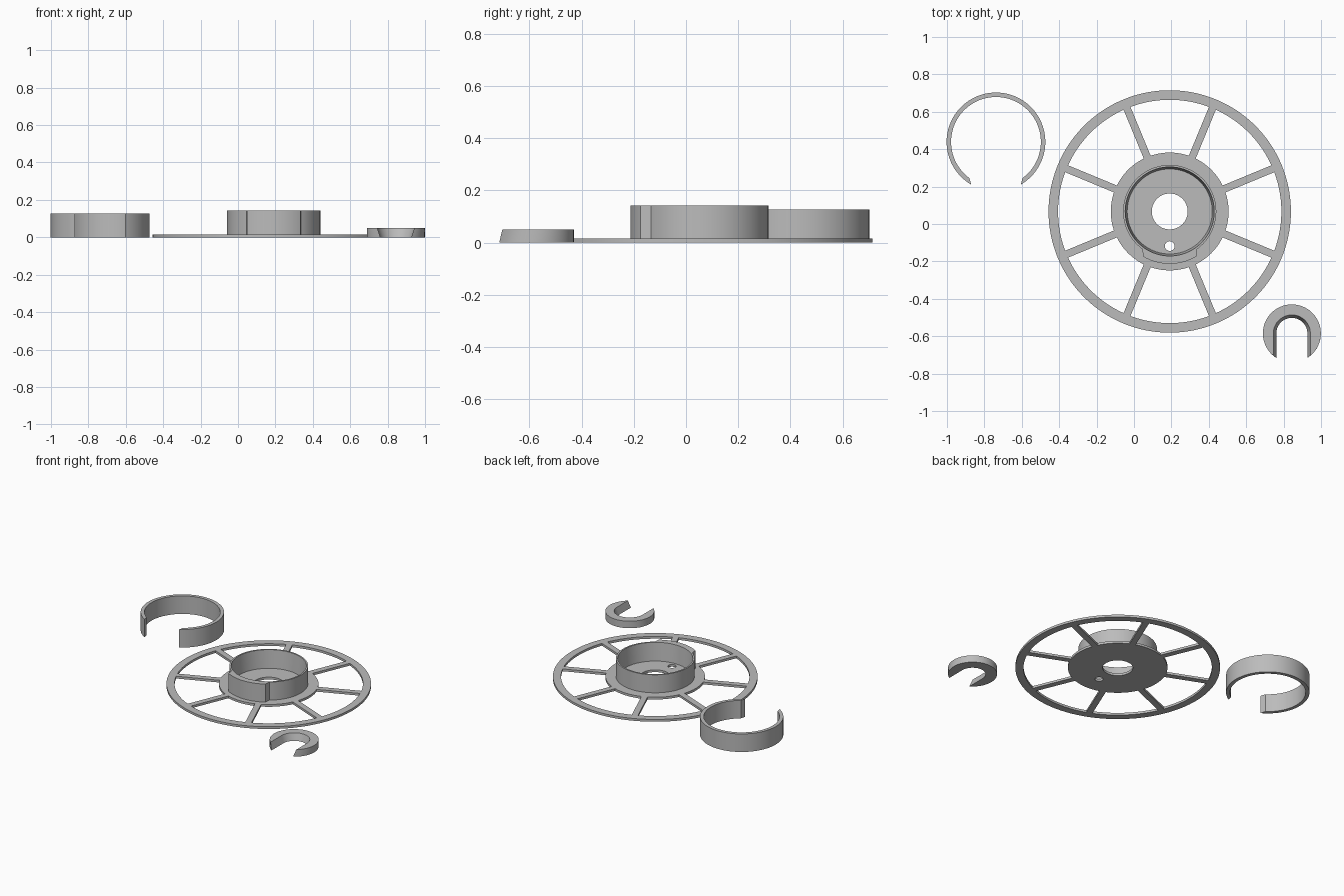
import bpy, bmesh, math

if "Cube" in bpy.data.objects:
    bpy.data.objects.remove(bpy.data.objects["Cube"])

grey = bpy.data.materials.new("plain grey")
grey.diffuse_color = (0.5, 0.5, 0.5, 1)
grey.use_nodes = True
grey.node_tree.nodes["Principled BSDF"].inputs["Base Color"].default_value = grey.diffuse_color

WX, WY = 0.191, 0.067      # wheel centre
PLATE = 0.016              # wheel plate thickness
HUB_TOP = 0.142


def finish(ob):
    ob.data.materials.clear()
    ob.data.materials.append(grey)
    bpy.ops.object.select_all(action='DESELECT')
    ob.select_set(True)
    bpy.context.view_layer.objects.active = ob
    bpy.ops.object.shade_smooth_by_angle(angle=math.radians(30))


def arc(r, a0, a1, n, cx=0.0, cy=0.0):
    """Points along an arc, angles in radians."""
    return [(cx + r * math.cos(a0 + (a1 - a0) * i / n),
             cy + r * math.sin(a0 + (a1 - a0) * i / n)) for i in range(n + 1)]


def circle(r, n, cx=0.0, cy=0.0):
    return arc(r, 0, 2 * math.pi, n, cx, cy)[:-1]


def loft(name, low, high, z0, z1, loc):
    """Solid between two outlines with equal point counts."""
    bm = bmesh.new()
    a = [bm.verts.new((x, y, z0)) for x, y in low]
    b = [bm.verts.new((x, y, z1)) for x, y in high]
    n = len(a)
    for i in range(n):
        j = (i + 1) % n
        bm.faces.new((a[i], a[j], b[j], b[i]))
    bm.faces.new(a[::-1])
    bm.faces.new(b)
    bmesh.ops.recalc_face_normals(bm, faces=bm.faces)
    me = bpy.data.meshes.new(name)
    bm.to_mesh(me)
    bm.free()
    ob = bpy.data.objects.new(name, me)
    ob.location = (loc[0], loc[1], 0)
    bpy.context.collection.objects.link(ob)
    finish(ob)


def lathe(name, profile, loc, n=96):
    """Closed (r, z) profile turned about z."""
    bm = bmesh.new()
    rings = [[bm.verts.new((x, y, z)) for x, y in circle(r, n)] for r, z in profile]
    for k in range(len(rings)):
        a, b = rings[k], rings[(k + 1) % len(rings)]
        for i in range(n):
            j = (i + 1) % n
            bm.faces.new((a[i], a[j], b[j], b[i]))
    bmesh.ops.recalc_face_normals(bm, faces=bm.faces)
    me = bpy.data.meshes.new(name)
    bm.to_mesh(me)
    bm.free()
    ob = bpy.data.objects.new(name, me)
    ob.location = (loc[0], loc[1], 0)
    bpy.context.collection.objects.link(ob)
    finish(ob)


# Spoked wheel plate: filled outline with openings, extruded
outlines = [circle(0.648, 128), circle(0.096, 64), circle(0.026, 32, 0, -0.185)]
R_HUB, R_RIM, HALF = 0.315, 0.597, 0.02
for k in range(8):
    a0 = math.radians(22.5 + 45 * k)
    a1 = a0 + math.radians(45)
    di, do = math.asin(HALF / R_HUB), math.asin(HALF / R_RIM)
    outlines.append(arc(R_RIM, a0 + do, a1 - do, 14) + arc(R_HUB, a1 - di, a0 + di, 12))
cu = bpy.data.curves.new("wheel_plate", 'CURVE')
cu.dimensions = '2D'
cu.fill_mode = 'BOTH'
cu.extrude = PLATE / 2
for pts in outlines:
    sp = cu.splines.new('POLY')
    sp.points.add(len(pts) - 1)
    for p, (x, y) in zip(sp.points, pts):
        p.co = (x, y, 0, 1)
    sp.use_cyclic_u = True
plate = bpy.data.objects.new("wheel_plate", cu)
plate.location = (WX, WY, PLATE / 2)
bpy.context.collection.objects.link(plate)
bpy.context.view_layer.objects.active = plate
plate.select_set(True)
bpy.ops.object.convert(target='MESH')
plate = bpy.context.view_layer.objects.active
bm = bmesh.new()
bm.from_mesh(plate.data)
bmesh.ops.remove_doubles(bm, verts=bm.verts, dist=1e-5)
bmesh.ops.recalc_face_normals(bm, faces=bm.faces)
bm.to_mesh(plate.data)
bm.free()
finish(plate)

# Hub wall with slightly flared inside
lathe("hub_wall", [(0.249, PLATE - 0.004), (0.249, HUB_TOP),
                   (0.238, HUB_TOP), (0.227, PLATE - 0.004)], (WX, WY))

# Raised key on the front of the hub wall
inner_end = math.atan2(-0.203, 0.147)
outer_end = math.atan2(-0.241, 0.142)
key = (arc(0.28, -math.pi - outer_end, outer_end, 24)
       + arc(0.2485, inner_end, -math.pi - inner_end, 24))
loft("hub_key", key, key, PLATE - 0.004, HUB_TOP, (WX, WY))

# Open spring ring
o_end = math.atan2(-0.228, 0.133)
i_end = math.atan2(-0.194, 0.142)
ring = (arc(0.264, o_end, math.pi - o_end, 80)
        + arc(0.24, math.pi - i_end, i_end, 80))
loft("open_ring", ring, ring, 0, 0.126, (-0.738, 0.439))


# Horseshoe clip with tapered slot
def horseshoe(half, r=0.155):
    e = -math.acos(half / r)
    return arc(r, e, math.pi - e, 64) + arc(half, math.pi, 0, 32)


loft("horseshoe_clip", horseshoe(0.083), horseshoe(0.099), 0, 0.049, (0.844, -0.585))
